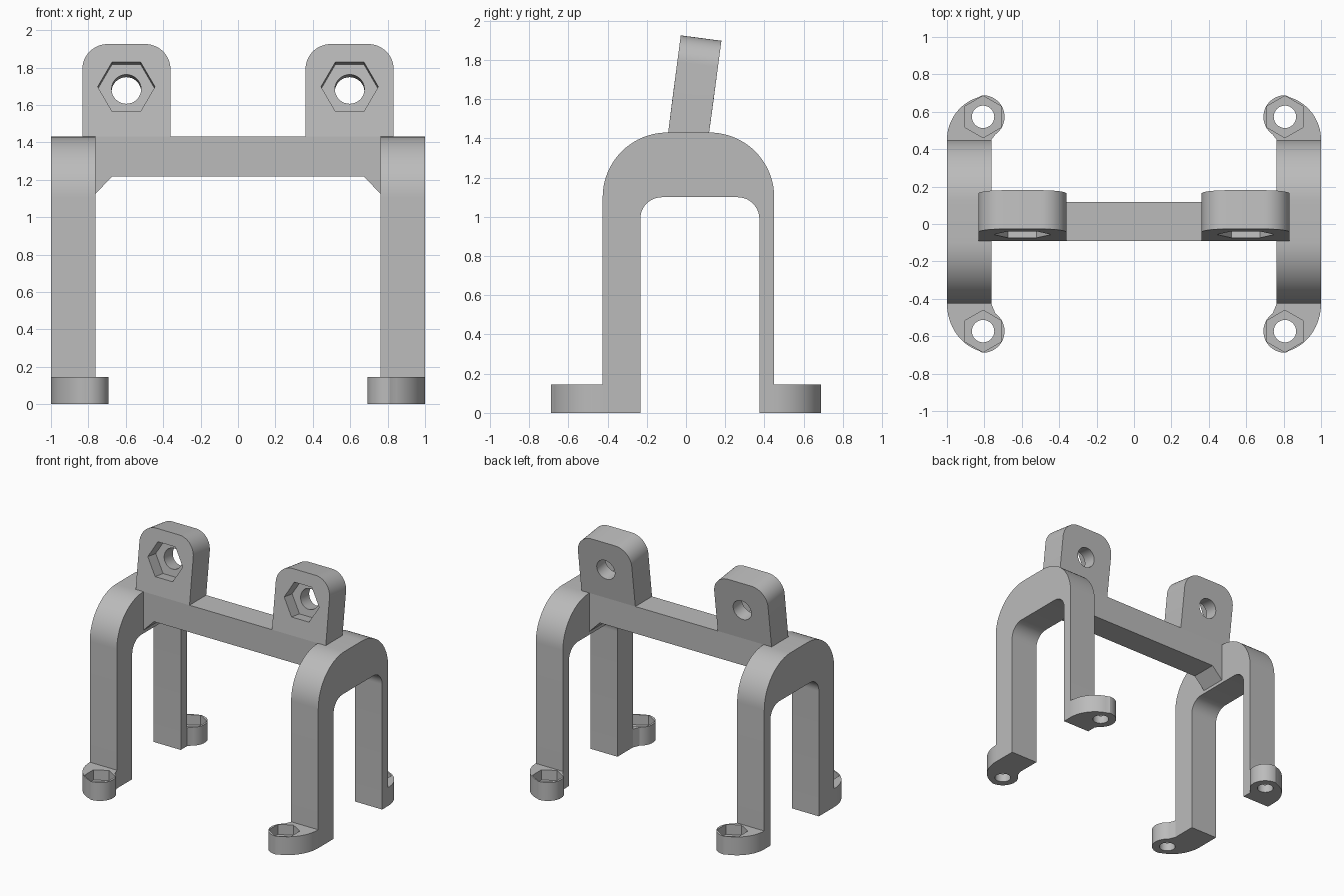
import bpy
import bmesh
from math import cos, sin, pi, radians
from mathutils import Matrix, Vector

cube = bpy.data.objects.get("Cube")
if cube:
    bpy.data.objects.remove(cube, do_unlink=True)

grey = bpy.data.materials.new("plain grey")
grey.use_nodes = True
grey.diffuse_color = (0.5, 0.5, 0.5, 1)
grey.node_tree.nodes["Principled BSDF"].inputs["Base Color"].default_value = (0.5, 0.5, 0.5, 1)

# Shared dimensions
LEG_IN, LEG_OUT = 0.763, 1.0
FRONT, BACK = -0.425, 0.45
TOP = 1.43
BAR_FRONT, BAR_BACK = -0.091, 0.118
FOOT_H = 0.145
TILT = radians(7.5)


def arc(cx, cy, rx, ry, start, end, steps=12):
    """Points along an elliptical arc, angles in degrees."""
    angles = [radians(start + (end - start) * i / steps) for i in range(steps + 1)]
    return [(cx + rx * cos(a), cy + ry * sin(a)) for a in angles]


def extrude(name, outline, axis, low, high):
    """Extrude a 2D outline along x, y or z between two positions."""
    place = {"x": lambda p: (low, *p),
             "y": lambda p: (p[0], low, p[1]),
             "z": lambda p: (*p, low)}[axis]
    bm = bmesh.new()
    face = bm.faces.new([bm.verts.new(place(p)) for p in outline])
    grown = bmesh.ops.extrude_face_region(bm, geom=[face])
    shift = Vector([high - low if a == axis else 0 for a in "xyz"])
    bmesh.ops.translate(bm, vec=shift,
                        verts=[v for v in grown["geom"] if isinstance(v, bmesh.types.BMVert)])
    bmesh.ops.recalc_face_normals(bm, faces=bm.faces)
    mesh = bpy.data.meshes.new(name)
    bm.to_mesh(mesh)
    bm.free()
    mesh.materials.append(grey)
    obj = bpy.data.objects.new(name, mesh)
    bpy.context.collection.objects.link(obj)
    return obj


def activate(obj):
    bpy.ops.object.select_all(action="DESELECT")
    obj.select_set(True)
    bpy.context.view_layer.objects.active = obj


def cut(obj, outline, axis, low, high):
    """Subtract an extruded outline from an object."""
    cutter = extrude("cutter", outline, axis, low, high)
    cutter.hide_render = True
    activate(obj)
    mod = obj.modifiers.new("hole", "BOOLEAN")
    mod.operation, mod.solver, mod.object = "DIFFERENCE", "EXACT", cutter
    bpy.ops.object.modifier_apply(modifier=mod.name)
    bpy.data.objects.remove(cutter, do_unlink=True)


def smooth(obj):
    activate(obj)
    bpy.ops.object.shade_smooth_by_angle(angle=radians(25))


def ring(cx, cy, r, sides, start=0):
    return arc(cx, cy, r, r, start, start + 360, sides)[:-1]


def mirrored(obj, name):
    """Copy an object across x = 0."""
    copy = obj.copy()
    copy.data = obj.data.copy()
    copy.name = name
    copy.data.transform(Matrix.Scale(-1, 4, (1, 0, 0)))
    copy.data.flip_normals()
    bpy.context.collection.objects.link(copy)
    smooth(copy)


# Arched leg pair with a thick front leg and a thin back leg
leg_front_in, leg_back_in, under = -0.233, 0.374, 1.10
R, r = 0.33, 0.11
arch_outline = ([(FRONT, 0)]
                + arc(FRONT + R, TOP - R, R, R, 180, 90, 20)
                + arc(BACK - R, TOP - R, R, R, 90, 0, 20)
                + [(BACK, 0), (leg_back_in, 0)]
                + arc(leg_back_in - r, under - r, r, r, 0, 90)
                + arc(leg_front_in + r, under - r, r, r, 90, 180)
                + [(leg_front_in, 0)])
arch = extrude("left_leg_arch", arch_outline, "x", LEG_IN, LEG_OUT)
smooth(arch)
mirrored(arch, "right_leg_arch")

# Feet with a nut pocket above a bolt hole
FX, FY, FR = 0.807, 0.573, 0.115
for label, side, leg_y in (("front", -1, -FRONT), ("back", 1, BACK)):
    reach = FY + FR - leg_y
    outline = (arc(LEG_IN, leg_y, LEG_OUT - LEG_IN, reach, 0, 74, 16)
               + arc(FX, FY, FR, FR, 88, 235, 24)
               + [(LEG_IN, leg_y)])
    foot = extrude(f"left_{label}_foot", [(x, side * y) for x, y in outline], "z", 0, FOOT_H)
    cut(foot, ring(FX, side * FY, 0.112, 6, 30), "z", 0.065, 0.3)
    cut(foot, ring(FX, side * FY, 0.06, 32), "z", -0.1, 0.3)
    smooth(foot)
    mirrored(foot, f"right_{label}_foot")

# Cross bar with angled gussets at both ends
half = [(0.672, 1.217), (LEG_IN, 1.125), (LEG_IN, TOP)]
bar = extrude("cross_bar", half + [(-x, z) for x, z in reversed(half)],
              "y", BAR_FRONT, BAR_BACK)

# Tilted mounting tab with a nut pocket in front and a bolt hole through
TAB_IN, TAB_OUT, TAB_TOP, CR = 0.361, 0.832, 1.916, 0.135
tab_outline = ([(TAB_IN, TOP), (TAB_OUT, TOP)]
               + arc(TAB_OUT - CR, TAB_TOP - CR, CR, CR, 0, 90)
               + arc(TAB_IN + CR, TAB_TOP - CR, CR, CR, 90, 180))
tab = extrude("left_tab", tab_outline, "y", BAR_FRONT, BAR_BACK)
HX, HZ = 0.597, 1.686
cut(tab, ring(HX, HZ, 0.153, 6), "y", -0.3, BAR_FRONT + 0.1)
cut(tab, ring(HX, HZ, 0.079, 32), "y", -0.3, 0.3)
pivot = Vector((0, (BAR_FRONT + BAR_BACK) / 2, TOP))
lean = Matrix.Translation(pivot) @ Matrix.Rotation(-TILT, 4, "X") @ Matrix.Translation(-pivot)
for v in tab.data.vertices:
    if v.co.z > TOP + 0.001:
        v.co = lean @ v.co
smooth(tab)
mirrored(tab, "right_tab")
